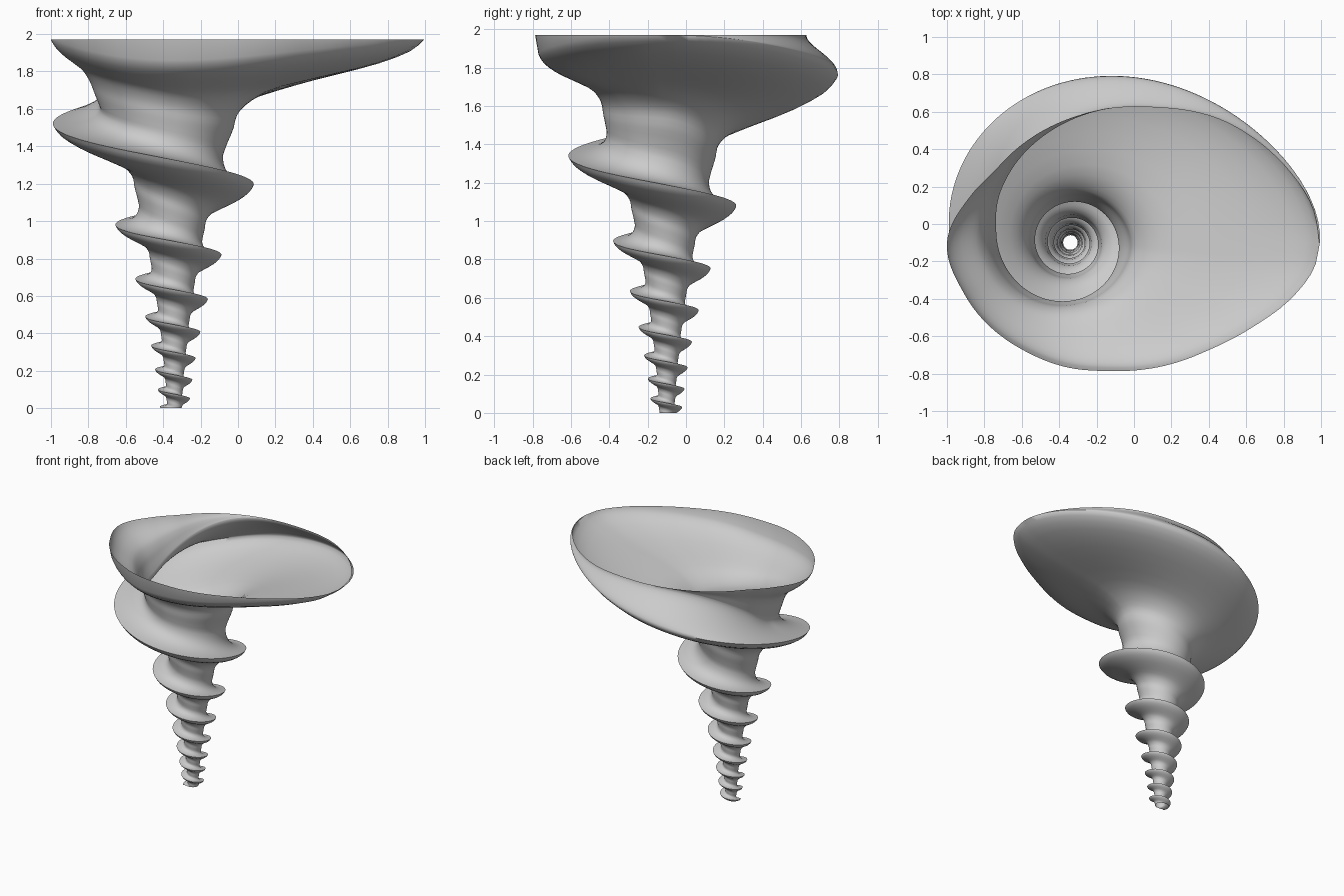
import bpy, bmesh, math

old = bpy.data.objects.get("Cube")
if old:
    bpy.data.objects.remove(old, do_unlink=True)

AXIS_X, AXIS_Y, TOP = -0.34, -0.10, 1.97
STEPS = 144                      # columns per turn
LAST_TURN = 7.7

# Rim outline: degrees clockwise from +x, radius about the screw axis
RIM = [(0, 1.33), (6, 1.31), (14, 1.22), (26, 1.06), (41, 0.91), (69, 0.735),
       (90, 0.67), (117, 0.625), (154, 0.63), (180, 0.66), (205, 0.59), (227, 0.56),
       (266, 0.65), (299, 0.83), (323, 1.06), (344, 1.25), (352, 1.31), (360, 1.33)]
# Flare under a thread: height fraction, radius fraction
FLARE = [(0, 0), (0.1, 0.02), (0.22, 0.05), (0.4, 0.09), (0.57, 0.24),
         (0.67, 0.47), (0.78, 0.74), (0.9, 0.93), (1, 1)]


def smooth_table(table, x):
    """Cubic interpolation through the points of a table."""
    n = len(table)
    i = 0
    while i < n - 2 and x > table[i + 1][0]:
        i += 1

    def slope(k):
        a, b = table[max(k - 1, 0)], table[min(k + 1, n - 1)]
        return (b[1] - a[1]) / (b[0] - a[0])
    (x0, y0), (x1, y1) = table[i], table[i + 1]
    h = x1 - x0
    u = (x - x0) / h
    return ((1 + 2 * u) * (1 - u) ** 2 * y0 + u * (1 - u) ** 2 * h * slope(i)
            + u * u * (3 - 2 * u) * y1 + u * u * (u - 1) * h * slope(i + 1))


def lerp(a, b, f):
    return a + (b - a) * f


def clamp(x):
    return min(max(x, 0), 1)


def ease(x):
    return x * x * (3 - 2 * x)


def thread_edge(t):
    """Radius and height of the thread edge, t turns below the tip."""
    q = 0.75 + 1.62 * t
    radius = 1 / (q - 2 * t * math.exp(-22 * t))
    height = TOP + 0.69 * math.log(0.75 / q)
    return radius, height + t * (0.4 * math.exp(-3.5 * t) + 1.09 * math.exp(-14 * t))


def profile(t):
    """Wall section from the edge at turn t down to the edge one turn below."""
    low_r, low_z = thread_edge(t + 1)
    if t < 0:
        top_r, top_z = smooth_table(RIM, -t * 360), TOP
    else:
        top_r, top_z = thread_edge(t)
    neck_r = low_r * max(0.5, 0.61 - 0.02 * max(t, 0))
    neck_z = lerp(low_z, top_z, 0.2)
    # Near the end of the rim the neck runs out into the rim itself
    s = ease(clamp((-0.52 - t) / 0.28))
    neck_r, neck_z = lerp(neck_r, top_r, s), lerp(neck_z, top_z, s)
    straight = clamp(1.7 * (-0.25 - t))
    points = [(top_r, top_z)]
    # Upright lip along the front of the bowl
    w = math.sin(-t * 2 * math.pi) ** 1.5 if -0.5 < t < 0 else 0
    top_r, top_z = top_r - 0.02 * w, top_z - 0.11 * w
    for k in range(21):
        f = 1 - k / 20
        points.append((lerp(neck_r, top_r, lerp(smooth_table(FLARE, f), f, straight)),
                       lerp(neck_z, top_z, f)))
    # Upper side of the next thread
    for k in range(1, 13):
        g = k / 12
        points.append((lerp(neck_r, low_r, lerp(g * g, ease(g), s)),
                       lerp(neck_z, low_z, lerp(2 * g - g * g, g, s))))
    return points


# Spiral horn: one continuous wall wound around the axis
bm = bmesh.new()
previous = None
for i in range(int((LAST_TURN + 1) * STEPS) + 1):
    t = -1 + i / STEPS
    c, s = math.cos(2 * math.pi * t), math.sin(2 * math.pi * t)
    column = [bm.verts.new((AXIS_X + r * c, AXIS_Y + r * s, max(z, 0)))
              for r, z in profile(t)]
    if previous:
        for j in range(len(column) - 1):
            quad = (previous[j], previous[j + 1], column[j + 1], column[j])
            if max(v.co.z for v in quad) > 0:
                bm.faces.new(quad)
    previous = column
bmesh.ops.delete(bm, geom=[v for v in bm.verts if not v.link_faces], context='VERTS')
bmesh.ops.remove_doubles(bm, verts=bm.verts, dist=0.0002)
bmesh.ops.recalc_face_normals(bm, faces=bm.faces)

mesh = bpy.data.meshes.new("spiral_horn")
bm.to_mesh(mesh)
bm.free()
horn = bpy.data.objects.new("spiral_horn", mesh)
bpy.context.collection.objects.link(horn)

# Plain grey
grey = bpy.data.materials.new("plain_grey")
grey.use_nodes = True
grey.diffuse_color = (0.6, 0.6, 0.6, 1)
grey.node_tree.nodes["Principled BSDF"].inputs["Base Color"].default_value = (0.6, 0.6, 0.6, 1)
mesh.materials.append(grey)

bpy.ops.object.select_all(action='DESELECT')
horn.select_set(True)
bpy.context.view_layer.objects.active = horn
bpy.ops.object.shade_smooth_by_angle(angle=math.radians(75))
